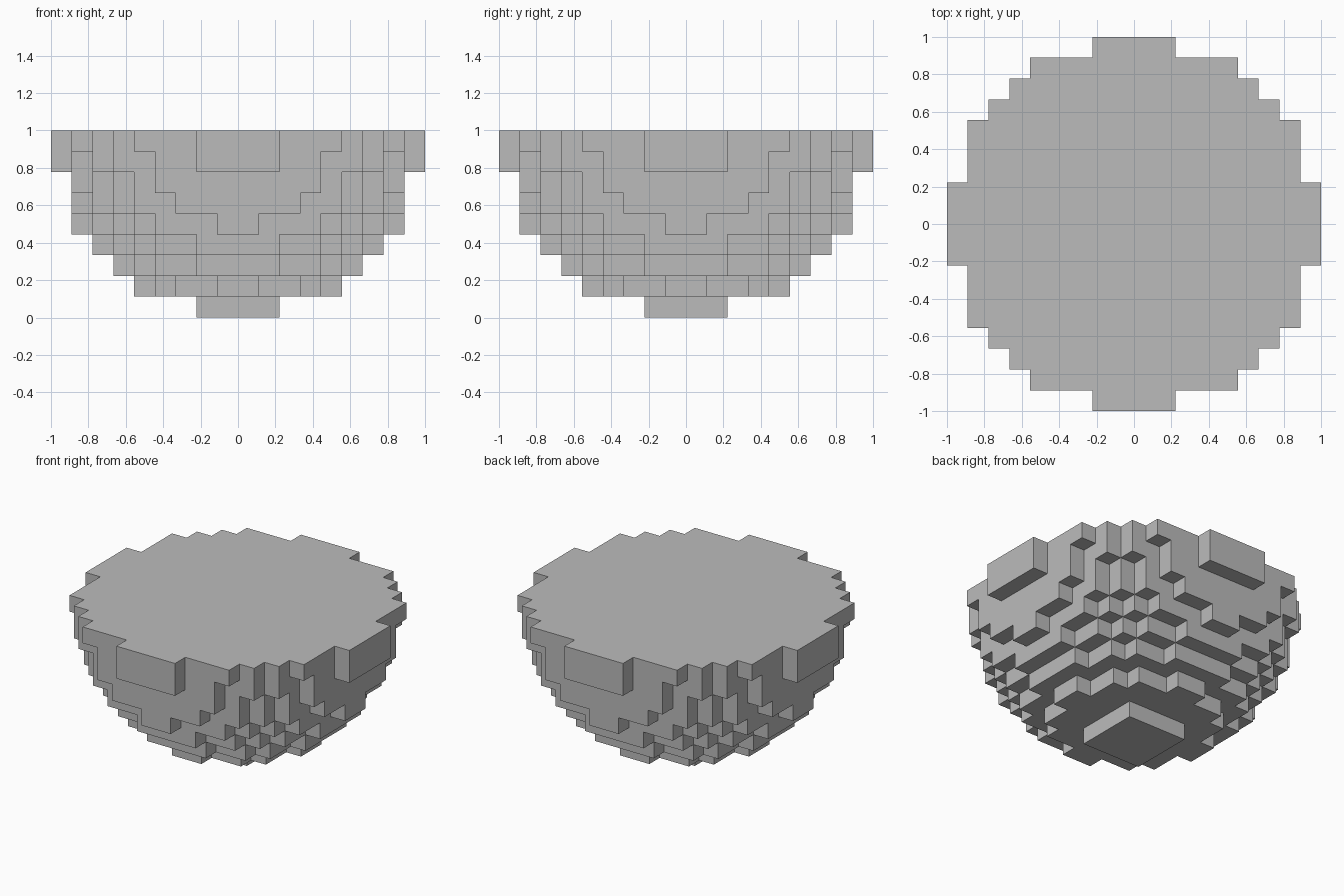
import bpy
import bmesh
from mathutils import Vector

cube = bpy.data.objects.get("Cube")
if cube:
    bpy.data.objects.remove(cube, do_unlink=True)

HALF = 9              # blocks from the centre to the rim
SIZE = 1 / HALF       # edge length of one block
REACH_SQ = 77         # squared radius, in blocks

# Plain stone grey
grey = bpy.data.materials.new("stone_grey")
grey.use_nodes = True
colour = (0.5, 0.5, 0.5, 1)
grey.diffuse_color = colour
grey.node_tree.nodes["Principled BSDF"].inputs["Base Color"].default_value = colour


def filled(cell):
    """True where a block belongs to the lower half of the ball."""
    centre = Vector(cell) + Vector((0.5, 0.5, 0.5))
    return centre.z < 0 and centre.length_squared <= REACH_SQ


def add_side(bm, cell, axis, sign):
    """Add one outward-facing block side."""
    u, v = (axis + 1) % 3, (axis + 2) % 3
    corners = [(0, 0), (1, 0), (1, 1), (0, 1)]
    if sign < 0:
        corners.reverse()
    verts = []
    for a, b in corners:
        p = Vector(cell)
        p[axis] += 1 if sign > 0 else 0
        p[u] += a
        p[v] += b
        verts.append(bm.verts.new((p + Vector((0, 0, HALF))) * SIZE))
    bm.faces.new(verts)


# Stepped bowl: keep only the sides that face empty space
bm = bmesh.new()
span = range(-HALF, HALF)
for x in span:
    for y in span:
        for z in range(-HALF, 0):
            if not filled((x, y, z)):
                continue
            for axis in range(3):
                for sign in (-1, 1):
                    neighbour = [x, y, z]
                    neighbour[axis] += sign
                    if not filled(neighbour):
                        add_side(bm, (x, y, z), axis, sign)

# Weld the blocks and merge flat areas into single faces
bmesh.ops.remove_doubles(bm, verts=bm.verts, dist=SIZE / 100)
bmesh.ops.dissolve_limit(bm, angle_limit=0.01, verts=bm.verts, edges=bm.edges)

mesh = bpy.data.meshes.new("stepped_half_ball")
bm.to_mesh(mesh)
bm.free()
mesh.materials.append(grey)
bpy.context.collection.objects.link(bpy.data.objects.new("stepped_half_ball", mesh))
